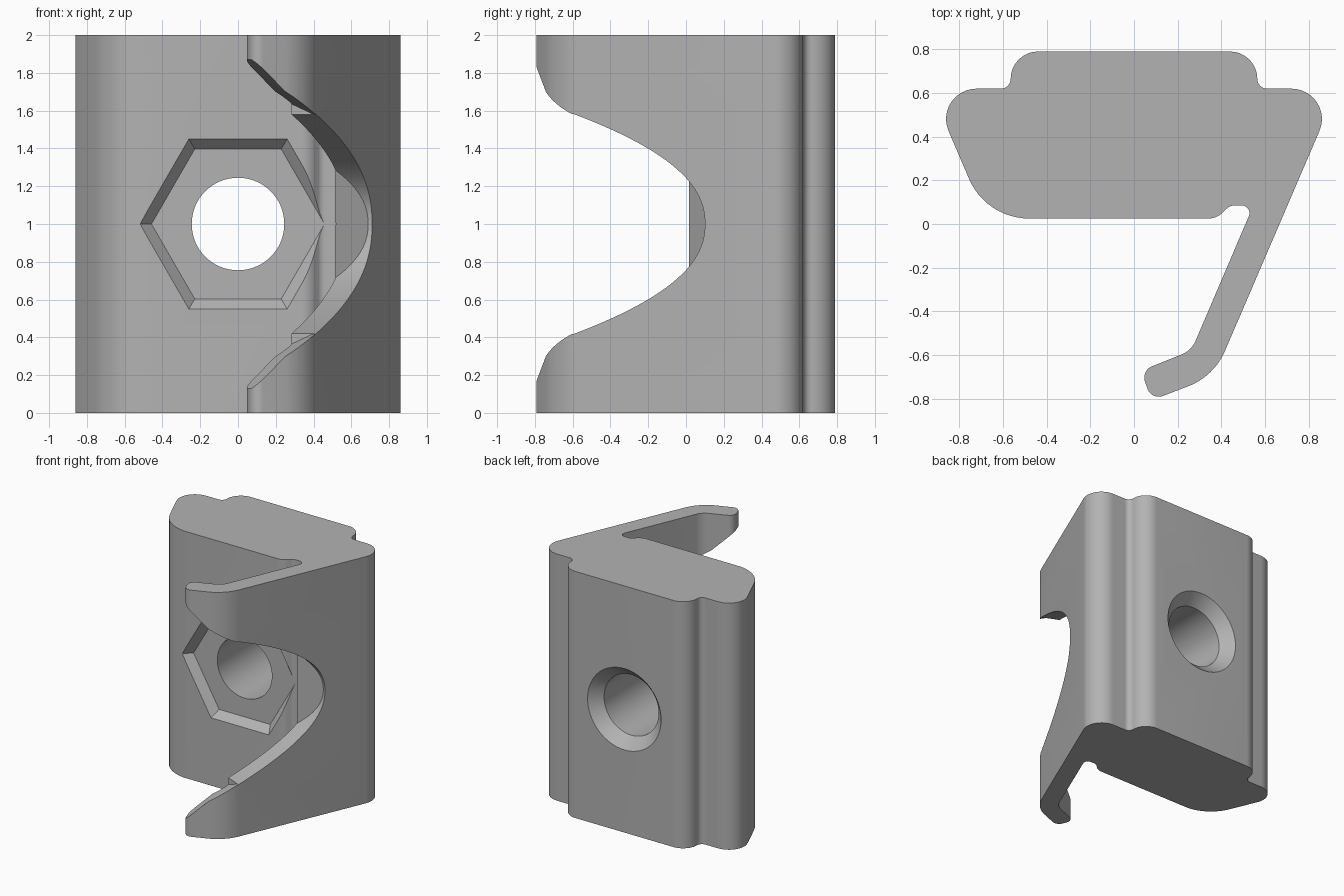
import bpy, bmesh, math
from mathutils import Vector

if "Cube" in bpy.data.objects:
    bpy.data.objects.remove(bpy.data.objects["Cube"], do_unlink=True)

X, Y, Z = Vector((1, 0, 0)), Vector((0, 1, 0)), Vector((0, 0, 1))
ALONG, INWARD = Vector((.394, .919, 0)), Vector((-.919, .394, 0))      # arm directions
LIP, LIP_IN = Vector((-.931, -.364, 0)), Vector((-.364, .931, 0))      # lip directions

metal = bpy.data.materials.new("plain grey")
metal.use_nodes = True
grey = (.45, .45, .45, 1)
metal.diffuse_color = grey
metal.node_tree.nodes["Principled BSDF"].inputs["Base Color"].default_value = grey


def finish(name, bm):
    bmesh.ops.recalc_face_normals(bm, faces=bm.faces)
    mesh = bpy.data.meshes.new(name)
    bm.to_mesh(mesh)
    bm.free()
    obj = bpy.data.objects.new(name, mesh)
    bpy.context.collection.objects.link(obj)
    mesh.materials.append(metal)
    return obj


def loft(name, rings, clip=None):
    """Skin equal-length rings of points, cap the ends, optionally clip by a plane."""
    bm = bmesh.new()
    rows = [[bm.verts.new(p) for p in ring] for ring in rings]
    for a, b in zip(rows, rows[1:]):
        for i in range(len(a)):
            j = (i + 1) % len(a)
            bm.faces.new((a[i], a[j], b[j], b[i]))
    bm.faces.new(rows[0])
    bm.faces.new(rows[-1])
    if clip:
        bmesh.ops.recalc_face_normals(bm, faces=bm.faces)
        cut = bmesh.ops.bisect_plane(bm, geom=bm.verts[:] + bm.edges[:] + bm.faces[:],
                                     plane_co=clip[0], plane_no=clip[1], clear_outer=True)
        edges = [e for e in cut["geom_cut"] if isinstance(e, bmesh.types.BMEdge)]
        bmesh.ops.edgeloop_fill(bm, edges=edges)
    return finish(name, bm)


def prism(name, pts, a, b, depth, lo, hi, clip=None):
    return loft(name, [[a * p + b * q + depth * t for p, q in pts] for t in (lo, hi)], clip)


def rounded(corners):
    """Replace each (x, y, radius) corner with a tangent arc."""
    out = []
    for i, (x, y, r) in enumerate(corners):
        c = Vector((x, y))
        d0 = (Vector(corners[i - 1][:2]) - c).normalized()
        d1 = (Vector(corners[(i + 1) % len(corners)][:2]) - c).normalized()
        half = d0.angle(d1) / 2
        centre = c + (d0 + d1).normalized() * r / math.sin(half)
        start = c + d0 * r / math.tan(half) - centre
        end = c + d1 * r / math.tan(half) - centre
        sweep = math.atan2(start.x * end.y - start.y * end.x, start.dot(end))
        for k in range(13):
            t = sweep * k / 12
            out.append((centre.x + start.x * math.cos(t) - start.y * math.sin(t),
                        centre.y + start.x * math.sin(t) + start.y * math.cos(t)))
    return out


def ring(y, radius, sides):
    return [Vector((radius * math.cos(math.tau * i / sides), y,
                    1 + radius * math.sin(math.tau * i / sides))) for i in range(sides)]


def mirrored(half):
    """Mirror (distance, half height) points about the middle height."""
    return [(d, 1 + h) for d, h in half] + [(d, 1 - h) for d, h in reversed(half) if h > 0]


# Extruded section: stepped block with a slanted arm and hooked lip
section = rounded([
    (.565, .79, .125), (.565, .62, .045), (.933, .62, .139),
    (.367, -.698, .3), (.08, -.808, .055), (.033, -.672, .055), (.263, -.58, .12),
    (.547, .085, .035), (.44, .085, .05), (.38, .025, .1),
    (-.678, .025, .3), (-.933, .62, .139), (-.565, .62, .045), (-.565, .79, .125)])
body = prism("clamp_body", section, X, Y, Z, 0, 2)

# Curved notch through the arm, stopping short of the block
STEPS = 28
curve = [(.372 - (h / .66) ** (1 / .45), h) for h in (.584 * i / STEPS for i in range(STEPS + 1))]
arm_notch = prism("arm_notch", mirrored(curve), ALONG, Z, INWARD, -.95, -.3,
                  (Vector((.525, .02, 0)), Vector((-.09, .165, 0))))

# Flared notch through the lip
flare = [(-.3, .52), (-.154, .585), (.035, .70), (.205, .86), (.35, 1.0)]
lip_notch = prism("lip_notch", mirrored(flare), LIP, Z, LIP_IN, -1.2, -.3,
                  (ALONG * -.375, ALONG))

# Tapered hexagonal nut pocket, bolt hole and rear countersink
nut_pocket = loft("nut_pocket", [ring(.015, .52, 6), ring(.025, .52, 6), ring(.085, .458, 6)])
bolt_hole = loft("bolt_hole", [ring(.05, .245, 64), ring(.70, .245, 64),
                               ring(.79, .33, 64), ring(.85, .33, 64)])

bpy.context.view_layer.objects.active = body
for cutter in (arm_notch, lip_notch, nut_pocket, bolt_hole):
    cutter.hide_render = True
    mod = body.modifiers.new(cutter.name, "BOOLEAN")
    mod.operation = "DIFFERENCE"
    mod.solver = "EXACT"
    mod.object = cutter
    bpy.ops.object.modifier_apply(modifier=mod.name)
    bpy.data.objects.remove(cutter, do_unlink=True)

bpy.ops.object.select_all(action="DESELECT")
body.select_set(True)
bpy.ops.object.shade_smooth_by_angle(angle=math.radians(25))
